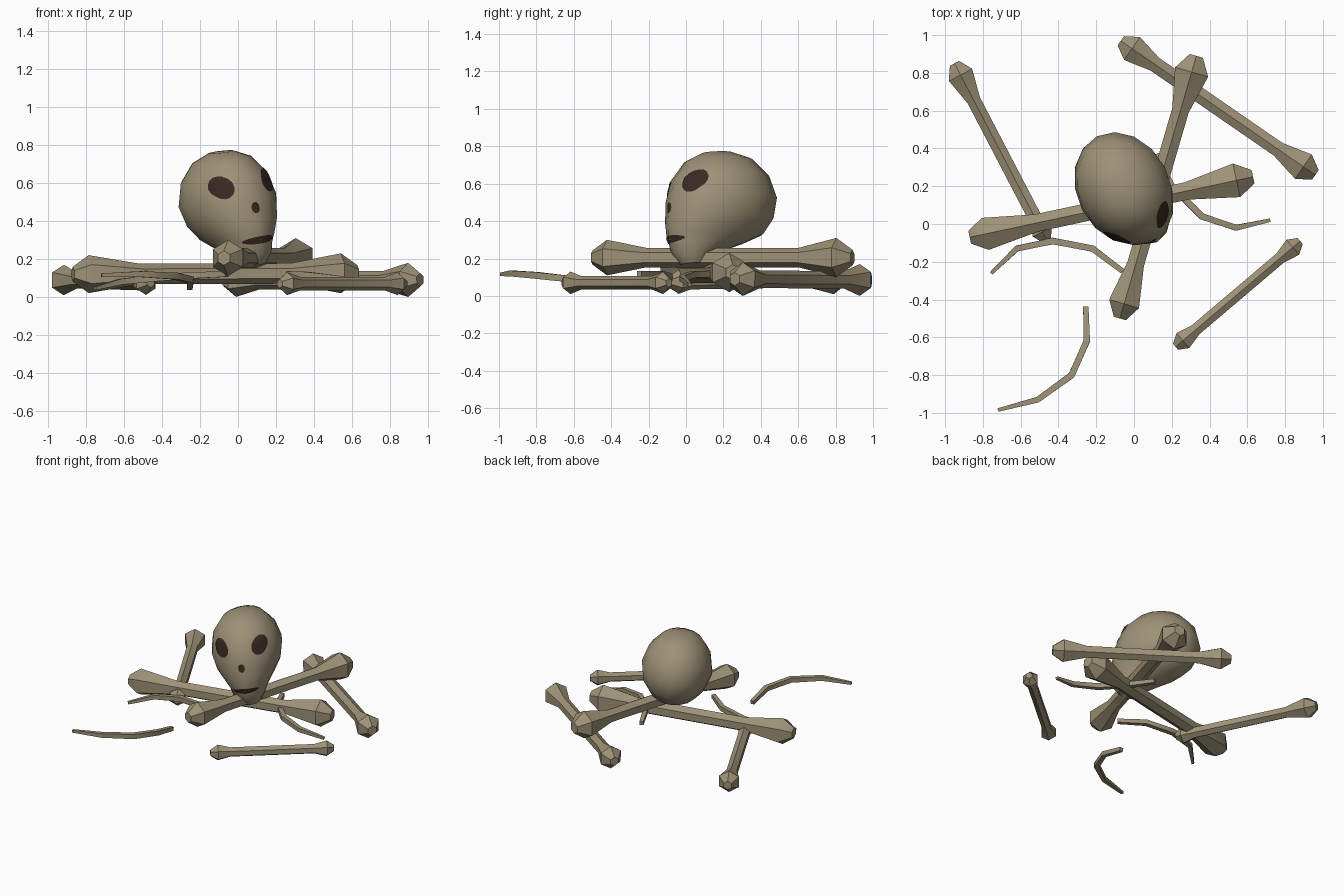
import bpy, bmesh, math
from mathutils import Vector, Matrix
from mathutils.bvhtree import BVHTree

if "Cube" in bpy.data.objects:
    bpy.data.objects.remove(bpy.data.objects["Cube"])


def make_material(name, color):
    m = bpy.data.materials.new(name)
    m.use_nodes = True
    m.diffuse_color = color
    m.node_tree.nodes["Principled BSDF"].inputs["Base Color"].default_value = color
    return m


BONE = make_material("old bone", (0.34, 0.285, 0.185, 1))
DARK = make_material("dark hollow", (0.04, 0.022, 0.016, 1))


def finish(name, bm, mat, angle):
    bmesh.ops.recalc_face_normals(bm, faces=bm.faces)
    me = bpy.data.meshes.new(name)
    bm.to_mesh(me)
    bm.free()
    me.materials.append(mat)
    ob = bpy.data.objects.new(name, me)
    bpy.context.collection.objects.link(ob)
    bpy.ops.object.select_all(action="DESELECT")
    ob.select_set(True)
    bpy.context.view_layer.objects.active = ob
    bpy.ops.object.shade_smooth_by_angle(angle=math.radians(angle))
    return ob


def skin(bm, rings):
    """Join rings of points into a closed skin with capped ends."""
    loops = [[bm.verts.new(p) for p in ring] for ring in rings]
    n = len(loops[0])
    for a, b in zip(loops, loops[1:]):
        for i in range(n):
            j = (i + 1) % n
            bm.faces.new((a[i], a[j], b[j], b[i]))
    bm.faces.new(loops[0])
    bm.faces.new(loops[-1])


def tube(name, path, radii, sides, angle=40):
    """Loft a regular cross-section along a path with a radius at each point."""
    pts = [Vector(p) for p in path]
    rings = []
    for i, (p, r) in enumerate(zip(pts, radii)):
        along = (pts[min(i + 1, len(pts) - 1)] - pts[max(i - 1, 0)]).normalized()
        side = along.cross(Vector((0, 0, 1))).normalized()
        up = side.cross(along)
        turns = [math.tau * (k + 0.5) / sides for k in range(sides)]
        rings.append([p + r * (math.cos(t) * side + math.sin(t) * up) for t in turns])
    bm = bmesh.new()
    skin(bm, rings)
    return finish(name, bm, BONE, angle)


def long_bone(name, start, end, knobs, shaft, flares):
    """Slim shaft that flares to a blunt, pointed knob at each end."""
    a, b = Vector(start), Vector(end)
    d = (b - a).normalized()
    (k0, k1), (f0, f1) = knobs, flares
    path = [a, a + d * k0 * 0.85, a + d * f0, b - d * f1, b - d * k1 * 0.85, b]
    tube(name, path, [k0 * 0.4, k0, shaft, shaft, k1, k1 * 0.4], 6)


# Long bones
long_bone("left_over_bone", (-0.95, 0.85, 0.09), (-0.46, -0.09, 0.075),
          (0.08, 0.065), 0.042, (0.22, 0.13))
long_bone("back_bone", (-0.07, 0.97, 0.085), (0.96, 0.26, 0.09),
          (0.085, 0.09), 0.047, (0.22, 0.24))
long_bone("upper_cross_bone", (-0.075, -0.5, 0.205), (0.33, 0.89, 0.205),
          (0.095, 0.105), 0.052, (0.3, 0.3))
long_bone("lower_cross_bone", (-0.87, -0.07, 0.12), (0.63, 0.25, 0.125),
          (0.1, 0.105), 0.054, (0.36, 0.36))
long_bone("small_front_bone", (0.22, -0.65, 0.07), (0.88, -0.09, 0.07),
          (0.06, 0.06), 0.036, (0.14, 0.14))

# Curved ribs
RIB = [0.02, 0.024, 0.025, 0.022, 0.013]
tube("front_rib", [(-0.255, -0.44, 0.05), (-0.25, -0.62, 0.09), (-0.33, -0.8, 0.11),
                   (-0.51, -0.93, 0.12), (-0.72, -0.985, 0.115)], RIB, 4)
tube("right_rib", [(-0.06, -0.25, 0.12), (-0.22, -0.13, 0.115), (-0.43, -0.09, 0.1),
                   (-0.62, -0.13, 0.08), (-0.755, -0.26, 0.045)], RIB, 4)
tube("left_rib", [(0.12, 0.37, 0.1), (0.2, 0.2, 0.12), (0.36, 0.04, 0.115),
                  (0.54, -0.02, 0.095), (0.72, 0.02, 0.06)], RIB, 4)

# Skull: stacked ovals as (height, front, back, half width)
POSE = (Matrix.Translation((-0.05, 0.18, 0.5)) @ Matrix.Rotation(math.radians(27), 4, "Z")
        @ Matrix.Rotation(math.radians(-9), 4, "Y"))
LEVELS = [(0.268, -0.08, 0.09, 0.06), (0.225, -0.18, 0.2, 0.15), (0.13, -0.26, 0.285, 0.222),
          (0.01, -0.3, 0.32, 0.25), (-0.1, -0.315, 0.295, 0.225), (-0.18, -0.32, 0.235, 0.175),
          (-0.225, -0.31, 0.12, 0.14), (-0.275, -0.3, -0.04, 0.11), (-0.335, -0.255, -0.11, 0.07)]
SIDES = 16
rings = []
for z, front, back, w in LEVELS:
    mid, depth = (front + back) / 2, (back - front) / 2
    rings.append([Vector((w * math.cos(math.tau * k / SIDES),
                          mid + depth * math.sin(math.tau * k / SIDES), z))
                  for k in range(SIDES)])
bm = bmesh.new()
skin(bm, rings)
bmesh.ops.recalc_face_normals(bm, faces=bm.faces)
surface = BVHTree.FromBMesh(bm)
finish("skull", bm, BONE, 50).matrix_world = POSE


def hollow(name, x, z, rx, rz):
    """Thin dark oval laid over the front of the skull."""
    def on_skull(u, v):
        hit = surface.ray_cast(Vector((u, -1, v)), Vector((0, 1, 0)))
        return hit[0] + hit[1] * 0.005
    bm = bmesh.new()
    count, loops = 16, []
    for s in (0.25, 0.5, 0.75, 1):
        loops.append([bm.verts.new(on_skull(x + s * rx * math.cos(math.tau * k / count),
                                            z + s * rz * math.sin(math.tau * k / count)))
                      for k in range(count)])
    bm.faces.new(loops[0])
    for a, b in zip(loops, loops[1:]):
        for i in range(count):
            j = (i + 1) % count
            bm.faces.new((a[i], a[j], b[j], b[i]))
    finish(name, bm, DARK, 50).matrix_world = POSE


for label, sign in (("left", 1), ("right", -1)):
    hollow(label + "_eye_socket", sign * 0.132, 0.095, 0.05, 0.06)
hollow("nose_hole", 0, -0.03, 0.022, 0.03)
hollow("mouth", 0, -0.2, 0.09, 0.02)
